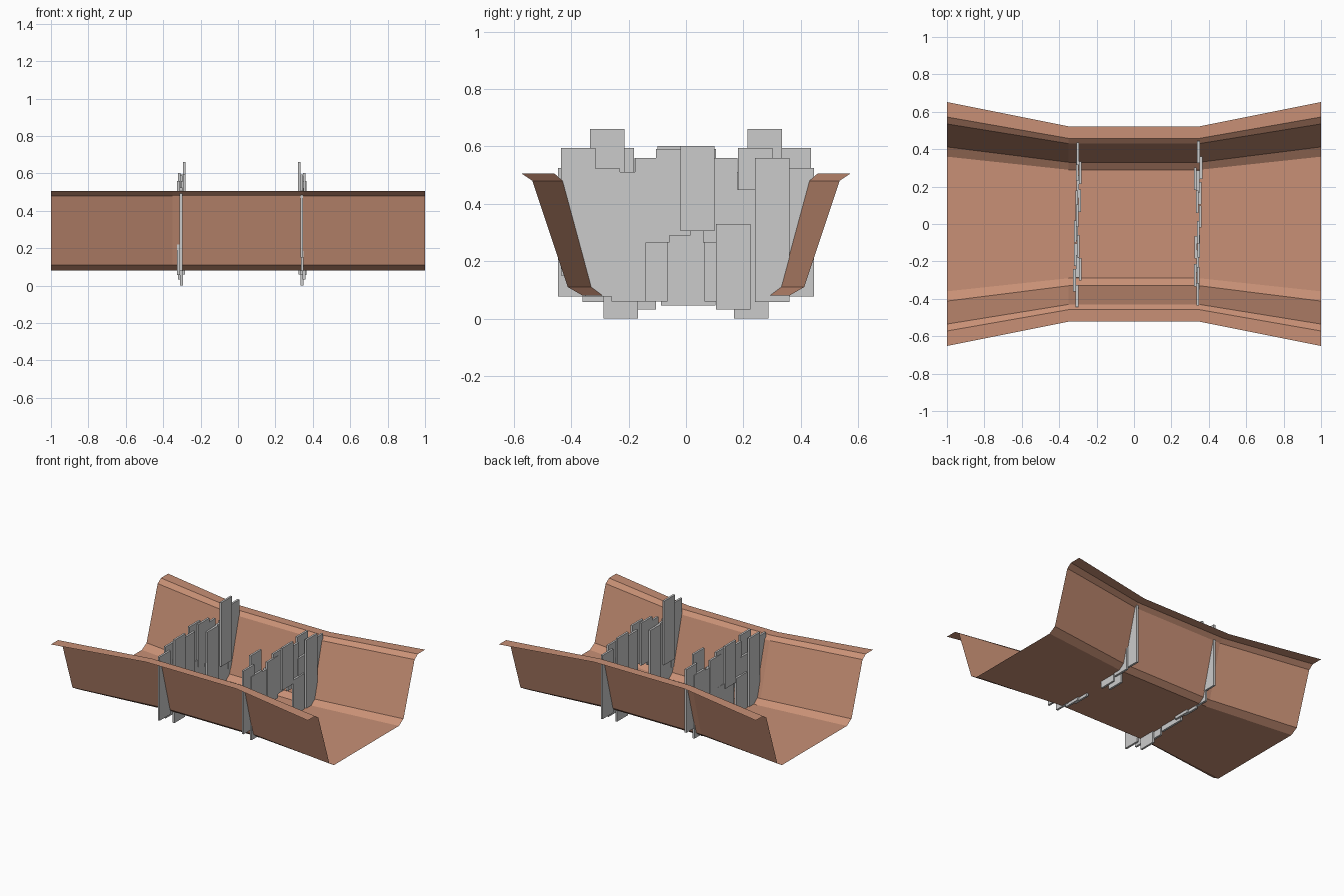
import bpy, bmesh

if "Cube" in bpy.data.objects:
    bpy.data.objects.remove(bpy.data.objects["Cube"])

copper = bpy.data.materials.new("copper")
copper.diffuse_color = (0.58, 0.28, 0.18, 1)
copper.use_nodes = True
copper.node_tree.nodes["Principled BSDF"].inputs["Base Color"].default_value = copper.diffuse_color


def make_object(name, bm, material=None):
    mesh = bpy.data.meshes.new(name)
    bm.to_mesh(mesh)
    bm.free()
    obj = bpy.data.objects.new(name, mesh)
    bpy.context.collection.objects.link(obj)
    if material:
        mesh.materials.append(material)
    return obj


# Trough: open sheet lofted through four stations, narrow in the middle
heights = [0.505, 0.505, 0.48, 0.11, 0.08]
narrow = [0.522, 0.458, 0.43, 0.33, 0.29]
wide = [0.652, 0.572, 0.535, 0.412, 0.36]
bm = bmesh.new()
rings = []
for x, half in [(-1, wide), (-0.35, narrow), (0.35, narrow), (1, wide)]:
    left = [(-y, z) for y, z in zip(half, heights)]
    right = [(-y, z) for y, z in reversed(left)]
    rings.append([bm.verts.new((x, y, z)) for y, z in left + right])
for a, b in zip(rings, rings[1:]):
    for i in range(len(a) - 1):
        bm.faces.new((a[i], b[i], b[i + 1], a[i + 1]))
make_object("trough", bm, copper)

# Staggered upright boards: (y start, x, z bottom, z top)
WIDTH, THICK = 0.12, 0.014
boards = [
    (-0.435, 0.341, 0.15, 0.595),
    (-0.35, 0.344, 0.077, 0.523),
    (-0.335, 0.327, 0.21, 0.66),
    (-0.26, 0.341, 0.06, 0.51),
    (-0.185, 0.330, 0.06, 0.51),
    (-0.178, 0.346, 0.265, 0.56),
    (-0.105, 0.343, 0.29, 0.59),
    (-0.02, 0.354, 0.305, 0.602),
    (0.105, 0.353, 0.032, 0.33),
    (0.06, 0.339, 0.265, 0.56),
    (0.167, 0.342, 0.0, 0.45),
    (0.182, 0.327, 0.15, 0.595),
    (0.24, 0.358, 0.057, 0.56),
    (0.325, 0.345, 0.077, 0.525),
]


def add_board(bm, x, y, z0, z1, width=WIDTH):
    cube = bmesh.ops.create_cube(bm, size=1)["verts"]
    bmesh.ops.scale(bm, vec=(THICK, width, z1 - z0), verts=cube)
    bmesh.ops.translate(bm, vec=(x, y, (z0 + z1) / 2), verts=cube)


# The second row is the first turned half round about x = 0.02
for name, turned in [("right_boards", False), ("left_boards", True)]:
    bm = bmesh.new()
    for y, x, z0, z1 in boards:
        y += WIDTH / 2
        if turned:
            x, y = 0.04 - x, -y
        add_board(bm, x, y, z0, z1)
    if turned:
        # Wide lower board in the middle of the left row
        add_board(bm, -0.307, 0.008, 0.045, 0.34, 0.19)
    make_object(name, bm)
